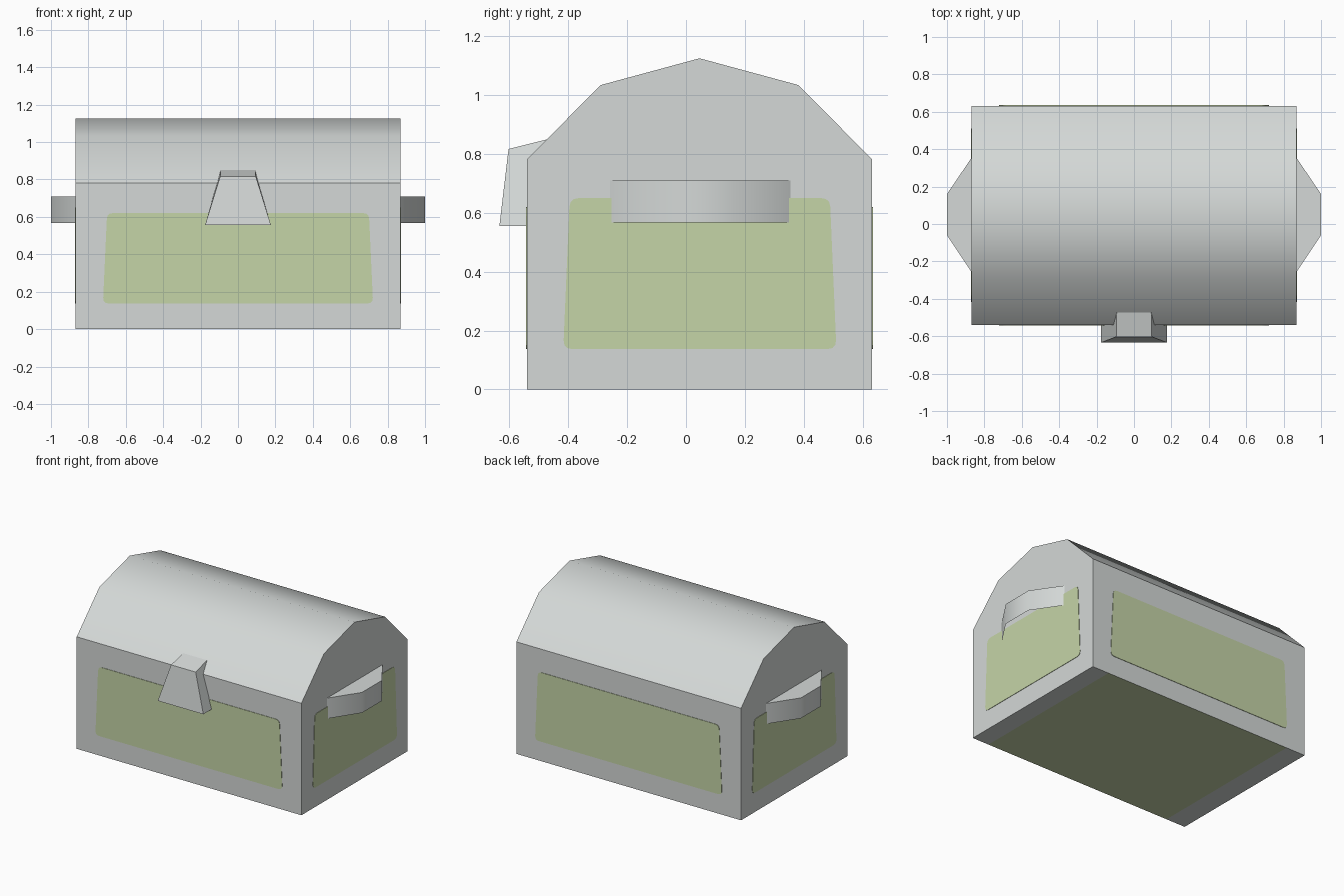
import bpy, bmesh, math
from mathutils import Vector

if "Cube" in bpy.data.objects:
    bpy.data.objects.remove(bpy.data.objects["Cube"])


def material(name, rgb):
    m = bpy.data.materials.new(name)
    m.diffuse_color = (*rgb, 1)
    m.use_nodes = True
    m.node_tree.nodes["Principled BSDF"].inputs["Base Color"].default_value = m.diffuse_color
    return m


GREY = material("pale grey", (0.66, 0.69, 0.68))
GREEN = material("sage green", (0.56, 0.66, 0.39))


def make_object(name, bm, mats, angle=None):
    me = bpy.data.meshes.new(name)
    bm.to_mesh(me)
    bm.free()
    ob = bpy.data.objects.new(name, me)
    bpy.context.collection.objects.link(ob)
    for m in mats:
        me.materials.append(m)
    if angle:
        bpy.ops.object.select_all(action='DESELECT')
        ob.select_set(True)
        bpy.context.view_layer.objects.active = ob
        bpy.ops.object.shade_smooth_by_angle(angle=math.radians(angle))
    return ob


def loft(bm, a, b, cap_a=True, cap_b=True):
    """Join two matching loops of points with side faces and optional caps."""
    va = [bm.verts.new(p) for p in a]
    vb = [bm.verts.new(p) for p in b]
    n = len(va)
    for i in range(n):
        j = (i + 1) % n
        bm.faces.new((va[i], va[j], vb[j], vb[i]))
    if cap_a:
        bm.faces.new(va[::-1])
    if cap_b:
        bm.faces.new(vb)
    bmesh.ops.recalc_face_normals(bm, faces=bm.faces[:])


HX = 0.868          # half length of the chest
FRONT, BACK = -0.54, 0.632

# Chest body with faceted lid, extruded along x
profile = [(FRONT, 0), (BACK, 0), (BACK, 0.782), (0.382, 1.034),
           (0.046, 1.125), (-0.29, 1.034), (FRONT, 0.782)]
bm = bmesh.new()
loft(bm, [(-HX, y, z) for y, z in profile], [(HX, y, z) for y, z in profile])
# Underside: green middle between two grey end strips
for x in (-0.72, 0.74):
    base = [f for f in bm.faces if f.normal.z < -0.9]
    geom = base + list({e for f in base for e in f.edges}) + list({v for f in base for v in f.verts})
    bmesh.ops.bisect_plane(bm, geom=geom, plane_co=(x, 0, 0), plane_no=(1, 0, 0))
    bm.normal_update()
for f in bm.faces:
    c = f.calc_center_median()
    f.material_index = int(f.normal.z < -0.9 and abs(c.x) < 0.5)
make_object("chest_body", bm, [GREY, GREEN], 38)


# Painted panels: thin rounded plates, slightly narrower at the top
def rounded_quad(pts, r=0.03, steps=3):
    out = []
    n = len(pts)
    for i in range(n):
        p = Vector(pts[i])
        a = p + (Vector(pts[i - 1]) - p).normalized() * r
        b = p + (Vector(pts[(i + 1) % n]) - p).normalized() * r
        for k in range(steps + 1):
            t = k / steps
            out.append(a * (1 - t) ** 2 + p * (2 * t * (1 - t)) + b * t * t)
    return out


def panel(name, u0, u1, z0, z1, place):
    loop = rounded_quad([(u0, z0), (u1, z0), (u1 - 0.022, z1), (u0 + 0.022, z1)])
    bm = bmesh.new()
    loft(bm, [place(u, z, -0.003) for u, z in loop], [place(u, z, 0.003) for u, z in loop])
    make_object(name, bm, [GREEN])


panel("front_panel", -0.722, 0.722, 0.137, 0.62, lambda u, z, d: (u, FRONT - d, z))
panel("back_panel", -0.722, 0.722, 0.137, 0.62, lambda u, z, d: (u, BACK + d, z))
panel("right_panel", -0.417, 0.511, 0.137, 0.65, lambda u, z, d: (HX + d, u, z))
panel("left_panel", -0.417, 0.511, 0.137, 0.65, lambda u, z, d: (-HX - d, u, z))

# Handles: bent band with a top plate, open below
arc = [(HX, -0.258), (1.0, -0.06), (1.0, 0.16), (HX, 0.355)]
for name, s in (("right_handle", 1), ("left_handle", -1)):
    bm = bmesh.new()
    low = [bm.verts.new((s * x, y, 0.567)) for x, y in arc]
    top = [bm.verts.new((s * x, y, 0.71)) for x, y in arc]
    for i in range(3):
        q = (low[i], low[i + 1], top[i + 1], top[i])
        bm.faces.new(q[::s])
    bm.faces.new(top[::s])
    make_object(name, bm, [GREY], 62)

# Latch: tapered block leaning against the lid
bm = bmesh.new()
loft(bm,
     [(-0.176, FRONT, 0.556), (0.176, FRONT, 0.556), (0.176, -0.634, 0.556), (-0.176, -0.634, 0.556)],
     [(-0.092, -0.467, 0.851), (0.092, -0.467, 0.851), (0.095, -0.603, 0.817), (-0.095, -0.603, 0.817)])
make_object("latch", bm, [GREY])
